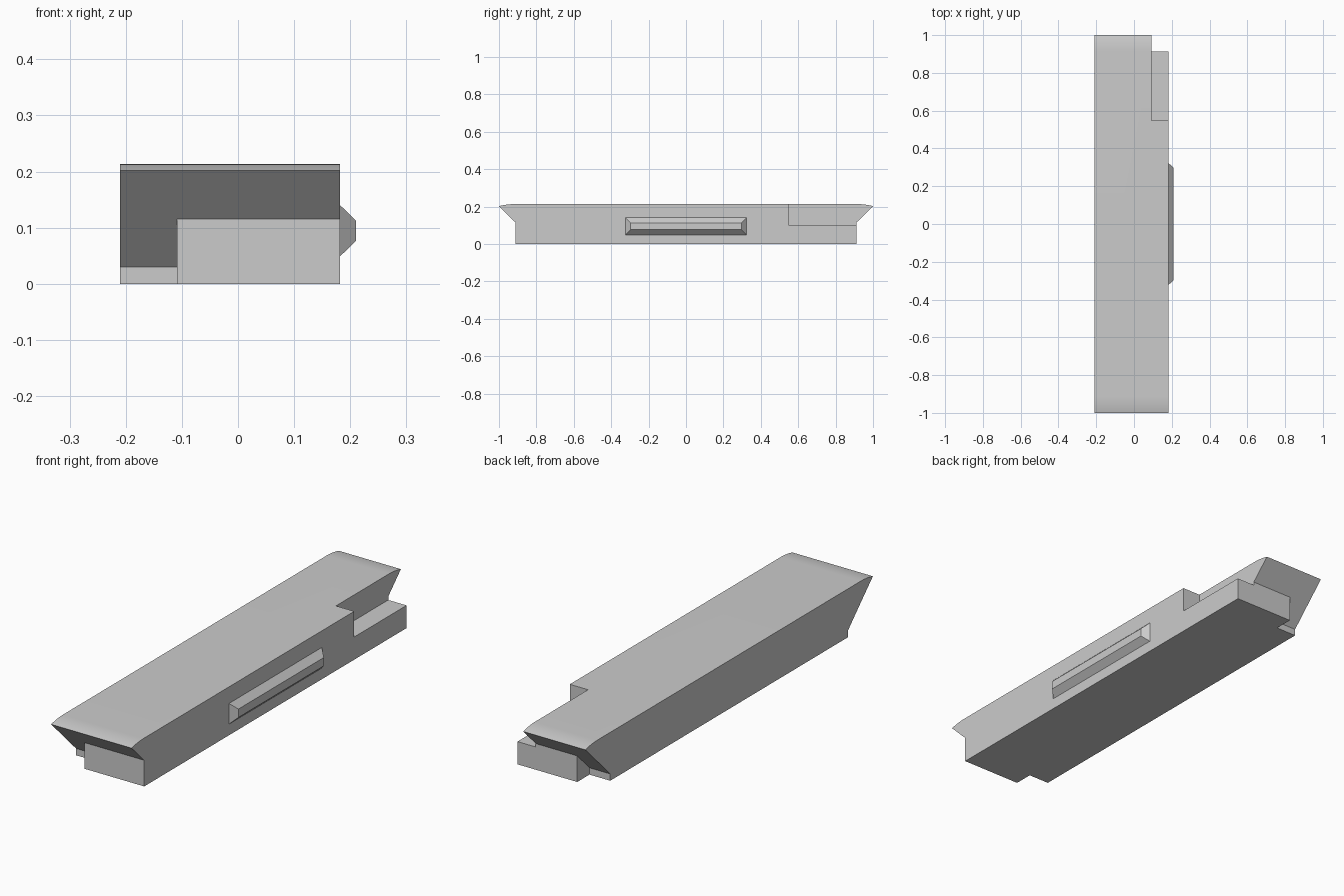
import bpy
import bmesh

default = bpy.data.objects.get("Cube")
if default:
    bpy.data.objects.remove(default, do_unlink=True)

X_LEFT, X_STEP, X_NOTCH, X_RIGHT, X_TIP = -0.21, -0.109, 0.093, 0.182, 0.21
FOOT_Y, LIP_Z, TOP_Z, SLOPE_Z = 0.912, 0.202, 0.213, 0.115

grey = bpy.data.materials.new("light_grey")
grey.use_nodes = True
colour = (0.6, 0.6, 0.6, 1)
grey.diffuse_color = colour
grey.node_tree.nodes["Principled BSDF"].inputs["Base Color"].default_value = colour


def loft(name, ring_a, ring_b):
    """Closed solid between two matching rings of points."""
    bm = bmesh.new()
    a = [bm.verts.new(p) for p in ring_a]
    b = [bm.verts.new(p) for p in ring_b]
    bm.faces.new(a)
    bm.faces.new(b[::-1])
    for i in range(len(a)):
        j = (i + 1) % len(a)
        bm.faces.new((a[i], b[i], b[j], a[j]))
    bmesh.ops.recalc_face_normals(bm, faces=bm.faces)
    mesh = bpy.data.meshes.new(name)
    bm.to_mesh(mesh)
    bm.free()
    mesh.materials.append(grey)
    obj = bpy.data.objects.new(name, mesh)
    bpy.context.collection.objects.link(obj)
    return obj


def extrude_x(name, profile, x0, x1):
    return loft(name, [(x0, y, z) for y, z in profile], [(x1, y, z) for y, z in profile])


def rect(y0, y1, z0, z1):
    return [(y0, z0), (y1, z0), (y1, z1), (y0, z1)]


def select_only(obj):
    bpy.ops.object.select_all(action="DESELECT")
    obj.select_set(True)
    bpy.context.view_layer.objects.active = obj


def cut(obj, cutter):
    cutter.hide_render = True
    mod = obj.modifiers.new("cut", "BOOLEAN")
    mod.operation = "DIFFERENCE"
    mod.solver = "EXACT"
    mod.object = cutter
    select_only(obj)
    bpy.ops.object.modifier_apply(modifier=mod.name)
    bpy.data.objects.remove(cutter, do_unlink=True)


# Main body: flared ends with a softly rounded top lip
STEPS, ROUND = 6, 0.085
half = [(FOOT_Y, 0), (FOOT_Y, SLOPE_Z)]
for i in range(STEPS + 1):
    t = 1 - i / STEPS
    half.append((1 - ROUND * (1 - t), TOP_Z - (TOP_Z - LIP_Z) * t * t))
profile = half + [(-y, z) for y, z in reversed(half)]
body = extrude_x("body", profile, X_LEFT, X_RIGHT)

# Deeper undercut along one side, at both ends
for s in (-1, 1):
    wedge = [(FOOT_Y, SLOPE_Z), (0.827, 0.03), (0.827, -0.05), (1.05, -0.05), (1.05, SLOPE_Z)]
    cut(body, extrude_x("undercut", [(s * y, z) for y, z in wedge], X_LEFT - 0.1, X_STEP))

# Corner notch at the back
cut(body, extrude_x("notch", rect(0.548, 1.1, 0.1, 0.3), X_NOTCH, X_RIGHT + 0.1))

select_only(body)
bpy.ops.object.shade_smooth_by_angle(angle=0.35)

# Bevelled side ridge
loft("side_ridge",
     [(X_RIGHT, y, z) for y, z in rect(-0.323, 0.323, 0.049, 0.14)],
     [(X_TIP, y, z) for y, z in rect(-0.297, 0.297, 0.076, 0.113)])
